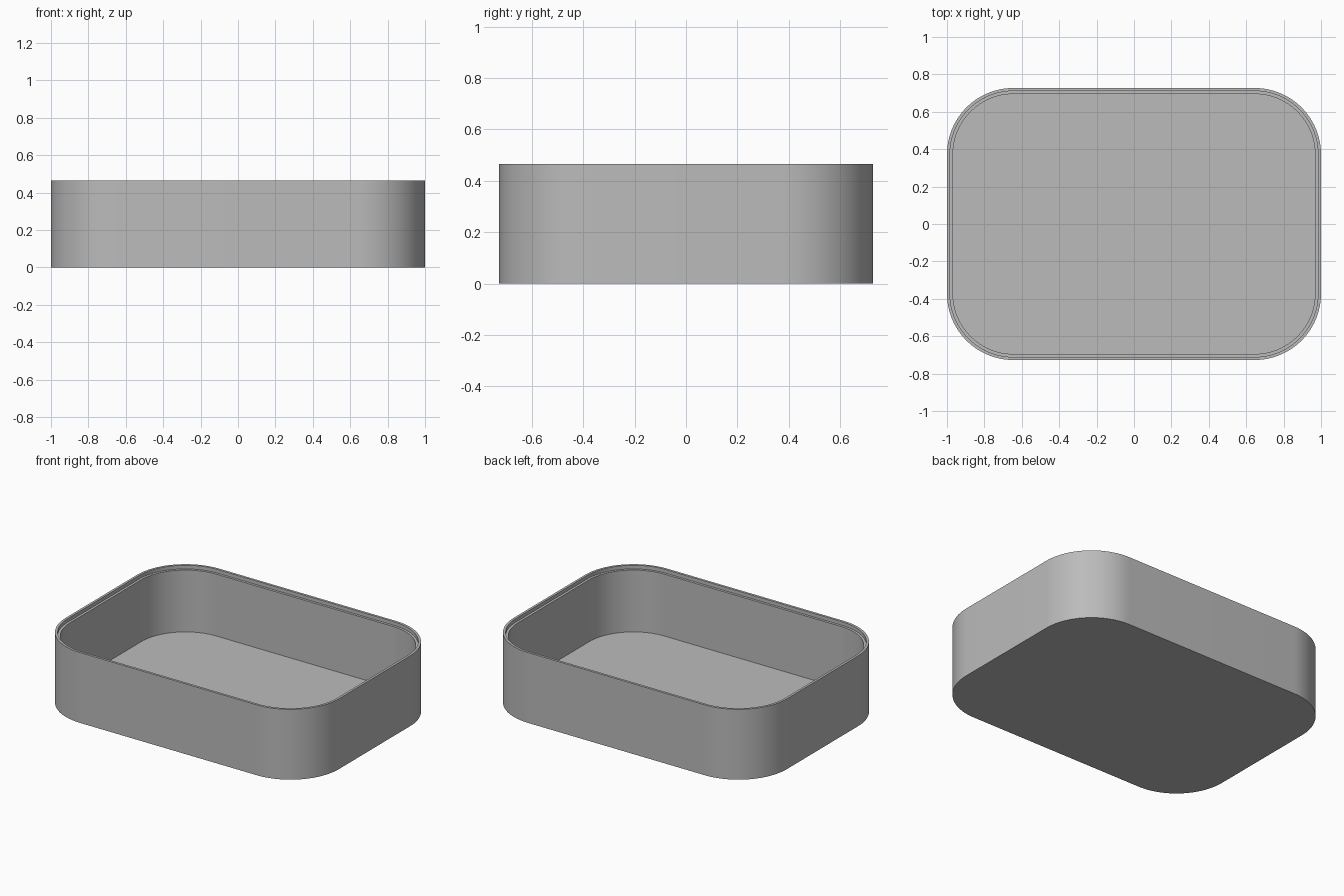
import bpy, bmesh, math

if "Cube" in bpy.data.objects:
    bpy.data.objects.remove(bpy.data.objects["Cube"])

HX, HY, R = 1.0, 0.727, 0.355   # half sizes and corner radius
HEIGHT, FLOOR, LEDGE = 0.465, 0.032, 0.441
SEG = 24                        # segments per rounded corner

grey = bpy.data.materials.new("plain grey")
grey.diffuse_color = (0.5, 0.5, 0.5, 1)
grey.use_nodes = True
grey.node_tree.nodes["Principled BSDF"].inputs["Base Color"].default_value = grey.diffuse_color


def rounded_loop(bm, inset, z):
    """Ring of vertices around a rounded rectangle."""
    verts = []
    for i, (sx, sy) in enumerate([(1, 1), (-1, 1), (-1, -1), (1, -1)]):
        for k in range(SEG + 1):
            a = math.pi / 2 * (i + k / SEG)
            r = R - inset
            verts.append(bm.verts.new((sx * (HX - R) + r * math.cos(a),
                                       sy * (HY - R) + r * math.sin(a), z)))
    return verts


# Tray section from the outer base, over the stepped rim, to the inner floor
section = [(0, 0), (0, HEIGHT), (0.016, HEIGHT), (0.016, LEDGE),
           (0.032, LEDGE), (0.032, FLOOR)]
bm = bmesh.new()
loops = [rounded_loop(bm, inset, z) for inset, z in section]
for a, b in zip(loops, loops[1:]):
    n = len(a)
    for i in range(n):
        j = (i + 1) % n
        bm.faces.new((a[i], a[j], b[j], b[i]))

# Underside and inner floor
bm.faces.new(loops[0][::-1])
bm.faces.new(loops[-1])
bmesh.ops.recalc_face_normals(bm, faces=bm.faces)

mesh = bpy.data.meshes.new("tray")
bm.to_mesh(mesh)
bm.free()
mesh.materials.append(grey)
tray = bpy.data.objects.new("tray", mesh)
bpy.context.collection.objects.link(tray)

# Smooth corners, crisp rim edges
bpy.context.view_layer.objects.active = tray
tray.select_set(True)
bpy.ops.object.shade_smooth_by_angle(angle=math.radians(30))
